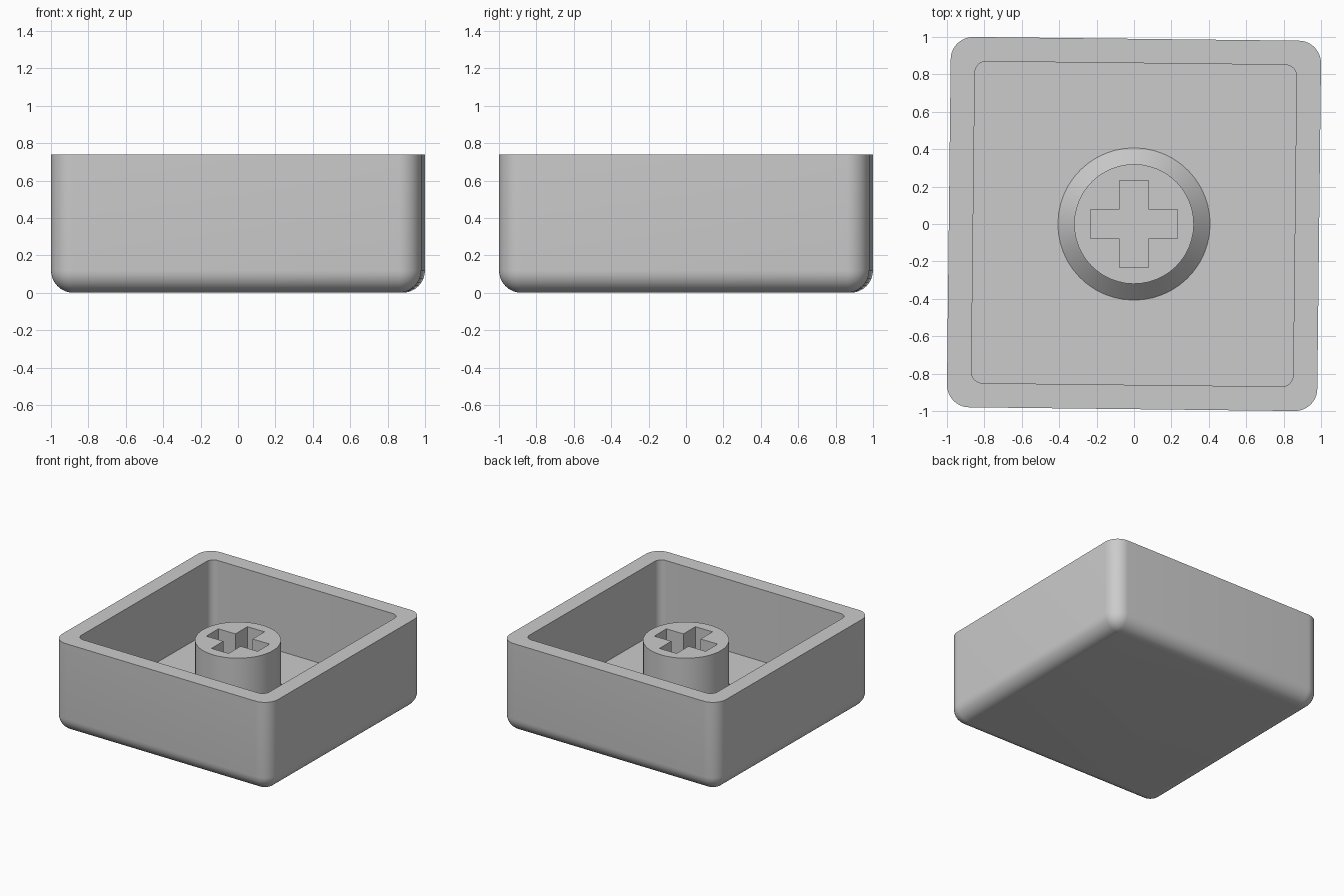
import bpy, bmesh, math

if "Cube" in bpy.data.objects:
    bpy.data.objects.remove(bpy.data.objects["Cube"])

TILT = math.radians(-0.65)   # the square body sits slightly turned
CORNER = 12                  # segments per rounded corner
HALF, ROUND, HEIGHT = 0.99, 0.12, 0.74
FLOOR, STEM_TOP = 0.15, 0.63


def ring(bm, half, radius, z):
    """Rounded square; a circle when radius equals half."""
    verts = []
    for q in range(4):
        mid = q * math.pi / 2 + math.pi / 4
        k = (half - radius) * math.sqrt(2)
        for i in range(CORNER + 1):
            a = q * math.pi / 2 + i / CORNER * math.pi / 2 + TILT
            verts.append(bm.verts.new((k * math.cos(mid + TILT) + radius * math.cos(a),
                                       k * math.sin(mid + TILT) + radius * math.sin(a), z)))
    return verts


def loft(name, sections, mat):
    bm = bmesh.new()
    rings = [ring(bm, *s) for s in sections]
    n = len(rings[0])
    for a, b in zip(rings, rings[1:]):
        for i in range(n):
            j = (i + 1) % n
            bm.faces.new((a[i], a[j], b[j], b[i]))
    bm.faces.new(rings[0][::-1])
    bm.faces.new(rings[-1])
    bmesh.ops.remove_doubles(bm, verts=bm.verts, dist=1e-5)
    bmesh.ops.recalc_face_normals(bm, faces=bm.faces)
    mesh = bpy.data.meshes.new(name)
    bm.to_mesh(mesh)
    bm.free()
    mesh.materials.append(mat)
    obj = bpy.data.objects.new(name, mesh)
    bpy.context.collection.objects.link(obj)
    return obj


grey = bpy.data.materials.new("plain grey")
grey.diffuse_color = (0.6, 0.6, 0.6, 1)
grey.use_nodes = True
grey.node_tree.nodes["Principled BSDF"].inputs["Base Color"].default_value = grey.diffuse_color

# Rounded bottom edge
sections = []
for i in range(9):
    t = i / 8 * math.pi / 2
    r = max(ROUND * math.sin(t), 0.002)
    sections.append((HALF - ROUND + r, r, ROUND * (1 - math.cos(t))))
# Outer wall, rim, inner wall and floor, then the stem with its flared foot
sections += [(HALF, ROUND, HEIGHT), (0.86, 0.06, HEIGHT), (0.86, 0.06, FLOOR),
             (0.407, 0.407, FLOOR), (0.32, 0.32, FLOOR + 0.09), (0.32, 0.32, STEM_TOP)]
cap = loft("cap_with_stem", sections, grey)

# Cross-shaped socket cutter
W, L = 0.078, 0.233
outline = []
for q in range(4):
    c, s = round(math.cos(q * math.pi / 2)), round(math.sin(q * math.pi / 2))
    outline += [(x * c - y * s, x * s + y * c) for x, y in ((L, -W), (L, W), (W, W))]
bm = bmesh.new()
base = bm.faces.new([bm.verts.new((x, y, FLOOR)) for x, y in outline])
top = bmesh.ops.extrude_face_region(bm, geom=[base])
bmesh.ops.translate(bm, vec=(0, 0, 0.8),
                    verts=[v for v in top["geom"] if isinstance(v, bmesh.types.BMVert)])
bmesh.ops.recalc_face_normals(bm, faces=bm.faces)
mesh = bpy.data.meshes.new("socket_cutter")
bm.to_mesh(mesh)
bm.free()
mesh.materials.append(grey)
cutter = bpy.data.objects.new("socket_cutter", mesh)
bpy.context.collection.objects.link(cutter)
cutter.hide_render = True

# Cut the socket, then smooth the rounded areas
bpy.context.view_layer.objects.active = cap
cap.select_set(True)
mod = cap.modifiers.new("socket", "BOOLEAN")
mod.operation, mod.solver, mod.object = "DIFFERENCE", "EXACT", cutter
bpy.ops.object.modifier_apply(modifier=mod.name)
bpy.data.objects.remove(cutter)
bpy.ops.object.shade_smooth_by_angle(angle=math.radians(30))
